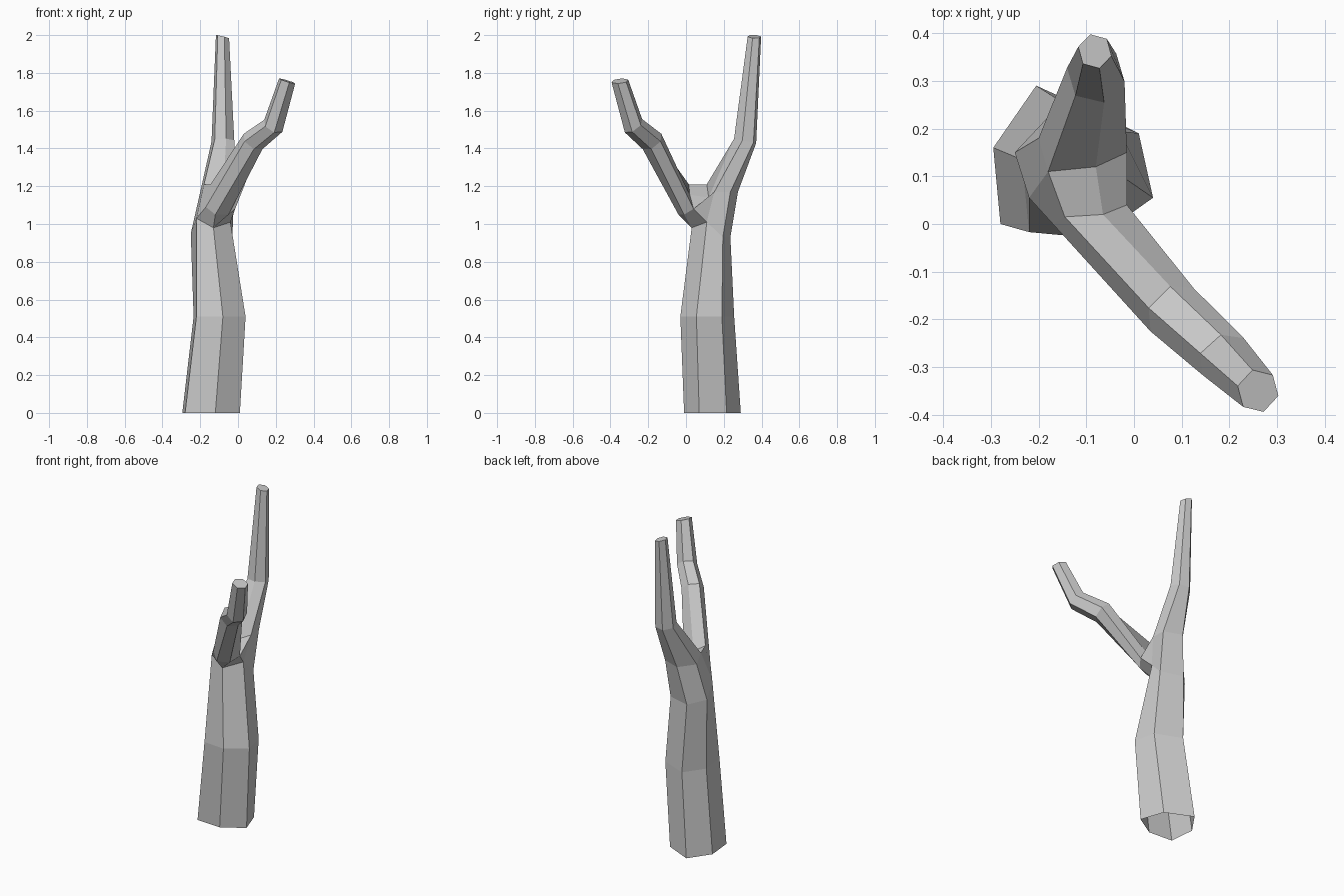
import bpy
import bmesh
from math import cos, sin, pi
from mathutils import Vector

cube = bpy.data.objects.get("Cube")
if cube:
    bpy.data.objects.remove(cube, do_unlink=True)

# One plain grey bark colour
bark = bpy.data.materials.new("grey_bark")
bark.use_nodes = True
bark_colour = (0.6, 0.6, 0.6, 1)
bark.diffuse_color = bark_colour
bark.node_tree.nodes["Principled BSDF"].inputs["Base Color"].default_value = bark_colour

bm = bmesh.new()


def add_ring(points):
    """Add a loop of vertices."""
    return [bm.verts.new(p) for p in points]


def hexagon(center, normal, side, radius):
    """Hexagonal section across a branch, with its first corner towards side."""
    normal = Vector(normal).normalized()
    side = Vector(side)
    side = (side - normal * side.dot(normal)).normalized()
    up = normal.cross(side)
    angles = [i * pi / 3 for i in range(6)]
    return add_ring(Vector(center) + radius * (cos(a) * side + sin(a) * up) for a in angles)


def bridge(lower, upper):
    """Join two loops with a band of quads."""
    for i in range(len(lower)):
        j = (i + 1) % len(lower)
        bm.faces.new((lower[i], lower[j], upper[j], upper[i]))


def grow_branch(root, sections):
    """Loft a branch from its root loop through hexagonal sections and cap it."""
    previous = root
    for section in sections:
        ring = hexagon(*section)
        bridge(previous, ring)
        previous = ring
    bm.faces.new(previous)


# Trunk: open foot, slight bend in the middle, uneven collar under the fork
foot_outline = [(-.28, 0), (-.12, -.01), (.01, .07), (-.04, .215), (-.205, .29), (-.295, .16)]
bend_outline = [(-.22, -.017), (-.08, -.03), (.04, .055), (.01, .19), (-.15, .255), (-.235, .135)]
foot = add_ring((x, y, 0) for x, y in foot_outline)
bend = add_ring((x, y, .51) for x, y in bend_outline)
collar = add_ring([(-.22, .055, 1.03), (-.13, .03, .98), (-.04, .11, 1.01),
                   (-.03, .195, .93), (-.17, .235, .93), (-.25, .15, .95)])
bridge(foot, bend)
bridge(bend, collar)

# Root loops of both branches: side, two saddle corners, side, two outer corners
low_root = add_ring([(-.015, .04, 1.08), (-.065, .02, 1.155), (-.145, .015, 1.21),
                     (-.17, 0, 1.09), (-.12, -.04, 1.05), (-.05, -.01, 1.05)])
tall_root = add_ring([(-.2, .18, 1.17), (-.18, .11, 1.21), (-.08, .12, 1.14),
                      (-.015, .15, 1.17), (-.02, .235, 1.17), (-.13, .275, 1.17)])

# Fork: patches between the collar, the two roots and the saddle
front_left, front, front_right, back_right, back, back_left = collar
low_r, low_tr, low_tl, low_l, low_bl, low_br = low_root
tall_l, tall_tl, tall_tr, tall_r, tall_br, tall_bl = tall_root
for patch in (
    (low_tl, low_tr, tall_tr, tall_tl),
    (front_left, front, low_bl, low_l),
    (front, low_br, low_bl),
    (front, front_right, low_r, low_br),
    (front_right, tall_r, low_r),
    (low_r, tall_r, tall_tr, low_tr),
    (front_right, back_right, tall_br, tall_r),
    (back_right, back, tall_bl, tall_br),
    (back, back_left, tall_l, tall_bl),
    (back_left, front_left, tall_tl, tall_l),
    (front_left, low_l, low_tl, tall_tl),
):
    bm.faces.new(patch)

# Low branch leans to the front, tall branch rises at the back
across = (1, 1, 0)
grow_branch(low_root, [
    ((.08, -.18, 1.437), (.5, -.5, .65), across, .064),
    ((.187, -.278, 1.52), (.4, -.5, .7), across, .058),
    ((.26, -.35, 1.757), (.3, -.1, 1), across, .046),
])
across = (-1, .25, 0)
grow_branch(tall_root, [
    ((-.08, .313, 1.44), (0, .2, 1), across, .062),
    ((-.082, .362, 1.992), (.25, .05, 1), across, .037),
])

bmesh.ops.recalc_face_normals(bm, faces=bm.faces[:])
mesh = bpy.data.meshes.new("bare_tree_trunk")
bm.to_mesh(mesh)
bm.free()
mesh.materials.append(bark)
tree = bpy.data.objects.new("bare_tree_trunk", mesh)
bpy.context.scene.collection.objects.link(tree)
